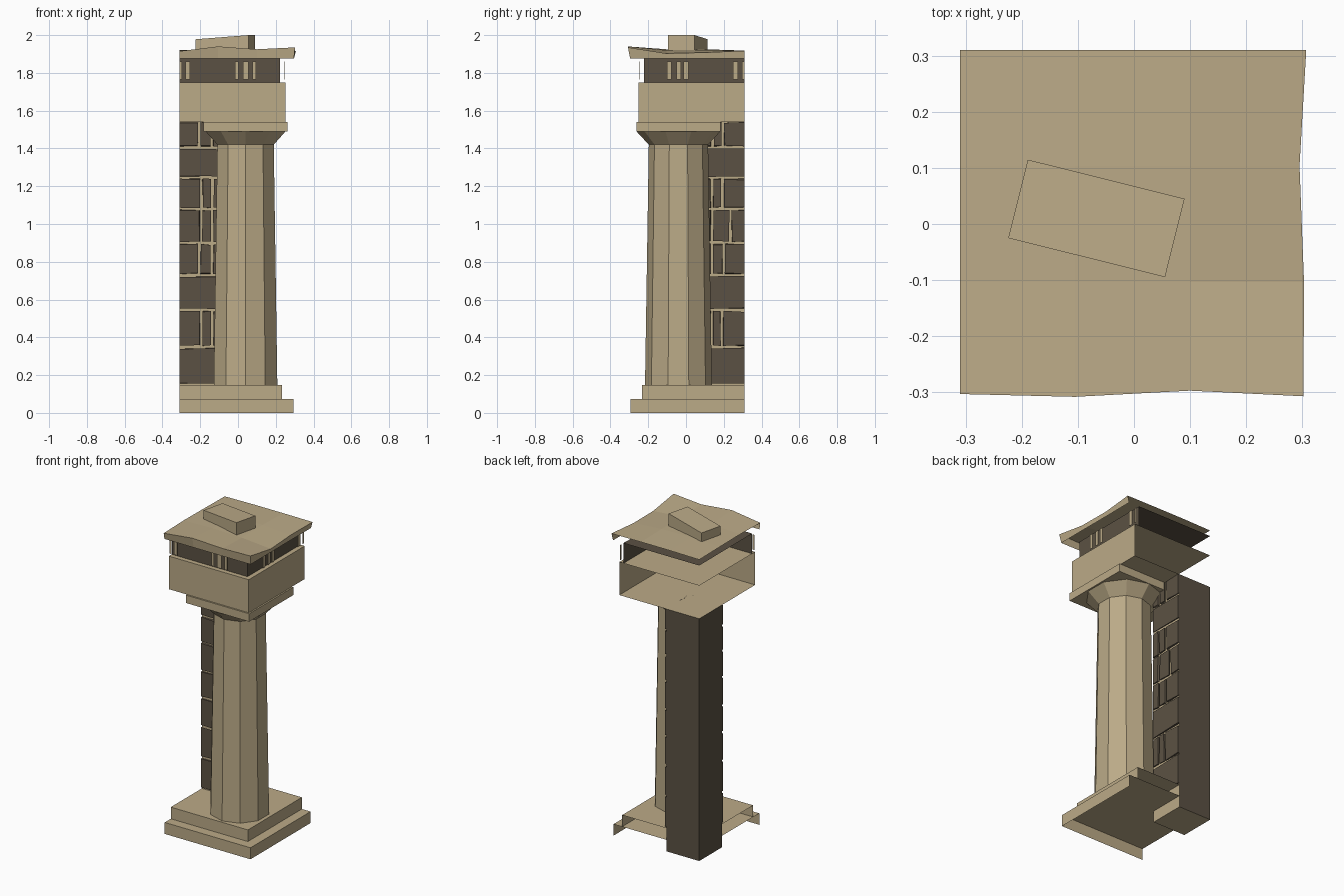
import bpy, bmesh, math, random
from mathutils import Vector

random.seed(4)
if "Cube" in bpy.data.objects:
    bpy.data.objects.remove(bpy.data.objects["Cube"], do_unlink=True)


def material(name, rgb):
    m = bpy.data.materials.new(name)
    m.use_nodes = True
    m.diffuse_color = (*rgb, 1)
    m.node_tree.nodes["Principled BSDF"].inputs["Base Color"].default_value = (*rgb, 1)
    return m


SAND = material("sandstone", (0.50, 0.405, 0.245))
DARK = material("dark_stone", (0.105, 0.083, 0.057))

BACK = 0.31           # the model is a corner piece, open on -x and +y
AXIS = Vector((0.04, -0.04, 0))


def finish(name, bm, *mats):
    mesh = bpy.data.meshes.new(name)
    bm.normal_update()
    bm.to_mesh(mesh)
    bm.free()
    for m in mats:
        mesh.materials.append(m)
    obj = bpy.data.objects.new(name, mesh)
    bpy.context.collection.objects.link(obj)
    return obj


def add_box(bm, lo, hi):
    verts = bmesh.ops.create_cube(bm, size=1)["verts"]
    for v in verts:
        v.co = Vector([(a + b) / 2 + c * (b - a) for a, b, c in zip(lo, hi, v.co)])
    return verts


def drop_faces(bm, directions):
    bm.normal_update()
    gone = [f for f in bm.faces if any(f.normal.dot(Vector(d)) > 0.9 for d in directions)]
    bmesh.ops.delete(bm, geom=gone, context='FACES')


def corner_block(name, reach, z0, z1, mat, extra=()):
    """Block from the back corner out to reach, without its two back faces."""
    bm = bmesh.new()
    add_box(bm, (-BACK, -reach, z0), (reach, BACK, z1))
    drop_faces(bm, [(-1, 0, 0), (0, 1, 0), *extra])
    return finish(name, bm, mat)


DOWN = (0, 0, -1)
corner_block("lower_plinth", 0.293, 0, 0.073, SAND, [DOWN])
corner_block("upper_plinth", 0.232, 0.073, 0.147, SAND, [DOWN])
corner_block("parapet", 0.252, 1.54, 1.75, SAND)
corner_block("recessed_band", 0.222, 1.75, 1.878, DARK, [DOWN])

# Ten-sided tapered column with a flared neck
bm = bmesh.new()
rings = []
for radius, z in [(0.177, 0.147), (0.157, 1.42), (0.222, 1.49)]:
    ring = []
    for i in range(10):
        a = math.tau * i / 10 - math.pi / 2
        ring.append(bm.verts.new(AXIS + Vector((radius * math.cos(a), radius * math.sin(a), z))))
    rings.append(ring)
for low, high in zip(rings, rings[1:]):
    for i in range(10):
        j = (i + 1) % 10
        bm.faces.new((low[i], low[j], high[j], high[i]))
finish("column", bm, SAND)

# Square slab over the column
bm = bmesh.new()
add_box(bm, AXIS + Vector((-0.222, -0.222, 1.49)), AXIS + Vector((0.222, 0.222, 1.54)))
finish("capital_slab", bm, SAND)

# Corner pier: mortar on the inner sides, dark on the back sides
PIER = 0.08
bm = bmesh.new()
add_box(bm, (-BACK, PIER, 0), (-PIER, BACK, 1.54))
bm.normal_update()
for f in bm.faces:
    f.material_index = 1 if f.normal.x < -0.5 or f.normal.y > 0.5 else 0
finish("corner_pier", bm, SAND, DARK)

# Stone courses on both inner sides; t runs from the back edge inwards
courses = [0.15, 0.35, 0.545, 0.73, 0.9, 1.08, 1.245, 1.405, 1.545]
front_splits = [None, 0.115, None, 0.105, 0.115, 0.115, None, 0.105]
side_splits = [None, 0.12, None, 0.11, 0.075, 0.115, None, 0.115]


def stone_side(name, splits, side):
    bm = bmesh.new()
    for z0, z1, split in zip(courses, courses[1:], splits):
        spans = [(0, 0.225)]
        if split:
            spans = [(0, split - 0.008), (split + 0.008, 0.165), (0.18, 0.225)]
        for t0, t1 in spans:
            for v in add_box(bm, (t0, 0, z0 + 0.008), (t1, 0.009, z1 - 0.008)):
                t, out, z = v.co
                if t > 0:
                    t += random.uniform(-0.003, 0.003)
                z += random.uniform(-0.004, 0.004)
                if side == "front":
                    v.co = (-BACK + t, PIER - out, z)
                else:
                    v.co = (-PIER + out, BACK - t, z)
    bmesh.ops.recalc_face_normals(bm, faces=bm.faces)
    finish(name, bm, DARK)


stone_side("front_stones", front_splits, "front")
stone_side("side_stones", side_splits, "side")

# Thin upright bars standing just in front of the recessed band
bm = bmesh.new()
for a, b in [(-0.31, -0.297), (-0.277, -0.255), (-0.015, 0.003), (0.026, 0.055), (0.076, 0.096)]:
    add_box(bm, (a, -0.246, 1.765), (b, -0.244, 1.86))
finish("front_bars", bm, SAND)
bm = bmesh.new()
for a, b in [(-0.1, -0.076), (-0.05, -0.026), (-0.012, 0.014), (0.25, 0.276), (0.297, 0.31)]:
    add_box(bm, (0.244, a, 1.765), (0.246, b, 1.86))
finish("side_bars", bm, SAND)

# Uneven roof slab: a bumpy top with a skirt on the two outer sides
heights = [(1.915, 1.940, 1.925, 1.935),
           (1.920, 1.925, 1.920, 1.903),
           (1.918, 1.925, 1.922, 1.908),
           (1.915, 1.918, 1.918, 1.917)]
right_edge = [0.302, 0.303, 0.295, 0.307]
front_edge = [-0.303, -0.308, -0.297, -0.307]
bm = bmesh.new()
grid = []
for r, row in enumerate(heights):
    line = []
    for c, z in enumerate(row):
        x = right_edge[r] if c == 3 else -BACK + c * 0.205
        y = front_edge[c] if r == 0 else -BACK + r * BACK * 2 / 3
        line.append(bm.verts.new((x, y, z)))
    grid.append(line)
for r in range(3):
    for c in range(3):
        bm.faces.new((grid[r][c], grid[r][c + 1], grid[r + 1][c + 1], grid[r + 1][c]))
rim = grid[0] + [line[3] for line in grid[1:]]
skirt = [bm.verts.new((min(v.co.x, 0.296), max(v.co.y, -0.296), 1.876)) for v in rim]
for i in range(len(rim) - 1):
    bm.faces.new((skirt[i], skirt[i + 1], rim[i + 1], rim[i]))
finish("roof", bm, SAND)

# Turned block on the roof, sloping down to one end
bm = bmesh.new()
for v in add_box(bm, (-0.144, -0.072, 1.9), (0.144, 0.072, 2.0)):
    if v.co.z > 1.95 and v.co.x < 0:
        v.co.z = 1.978
block = finish("roof_block", bm, SAND)
block.location = (-0.067, 0.01, 0)
block.rotation_euler.z = math.radians(-14)
